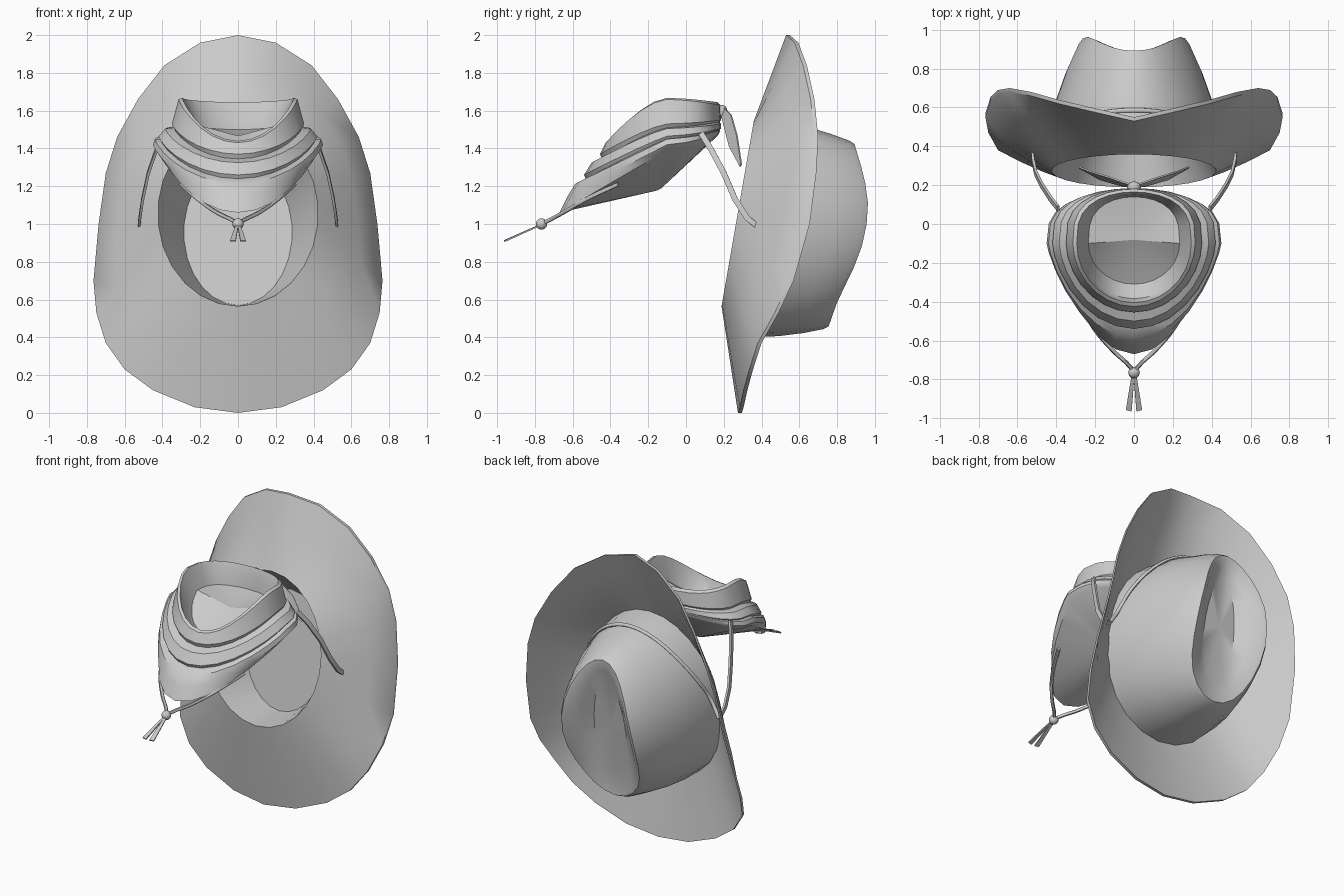
import bpy, bmesh, math
from math import sin, cos, pi
from mathutils import Vector

if "Cube" in bpy.data.objects:
    bpy.data.objects.remove(bpy.data.objects["Cube"])

grey = bpy.data.materials.new("plain_grey")
grey.diffuse_color = (0.6, 0.6, 0.6, 1)
grey.use_nodes = True
grey.node_tree.nodes["Principled BSDF"].inputs["Base Color"].default_value = grey.diffuse_color


def finish(ob, angle=40):
    bpy.ops.object.select_all(action='DESELECT')
    ob.select_set(True)
    bpy.context.view_layer.objects.active = ob
    if ob.type == 'CURVE':
        bpy.ops.object.convert(target='MESH')
    ob.data.materials.clear()
    ob.data.materials.append(grey)
    bpy.ops.object.shade_smooth_by_angle(angle=math.radians(angle))


def loft(name, rings, loop=False, angle=40):
    """Skin closed rings; cap both ends unless the rings form a loop."""
    bm = bmesh.new()
    vs = [[bm.verts.new(p) for p in r] for r in rings]
    pairs = list(zip(vs, vs[1:])) + ([(vs[-1], vs[0])] if loop else [])
    for a, b in pairs:
        for j in range(len(a)):
            k = (j + 1) % len(a)
            bm.faces.new((a[j], a[k], b[k], b[j]))
    if not loop:
        for r in (vs[0], vs[-1]):
            c = bm.verts.new(sum((v.co for v in r), Vector()) / len(r))
            for j in range(len(r)):
                bm.faces.new((r[j], r[(j + 1) % len(r)], c))
    bmesh.ops.recalc_face_normals(bm, faces=bm.faces)
    me = bpy.data.meshes.new(name)
    bm.to_mesh(me)
    bm.free()
    ob = bpy.data.objects.new(name, me)
    bpy.context.collection.objects.link(ob)
    finish(ob, angle)


def cord(name, pts, r=0.013):
    cu = bpy.data.curves.new(name, 'CURVE')
    cu.dimensions = '3D'
    cu.bevel_depth, cu.bevel_resolution, cu.resolution_u = r, 1, 4
    cu.use_fill_caps = True
    sp = cu.splines.new('BEZIER')
    sp.bezier_points.add(len(pts) - 1)
    for b, p in zip(sp.bezier_points, pts):
        b.co = p
        b.handle_left_type = b.handle_right_type = 'AUTO'
    ob = bpy.data.objects.new(name, cu)
    bpy.context.collection.objects.link(ob)
    finish(ob, 60)


def ribbon(name, pts, widths, side, thick=0.008):
    """Flat strip along a path; side is its width direction."""
    s, rings = Vector(side).normalized(), []
    for i, p in enumerate(pts):
        d = Vector(pts[min(i + 1, len(pts) - 1)]) - Vector(pts[max(i - 1, 0)])
        n = s.cross(d).normalized() * thick / 2
        w, p = s * widths[i] / 2, Vector(p)
        rings.append([p + w + n, p - w + n, p - w - n, p + w - n])
    loft(name, rings)


# ---------------- hat ----------------
N = 13
# brim edge from top to bottom of one half (x, y, z)
EDGE = [(0, .53, 2), (.2, .575, 1.96), (.39, .62, 1.84), (.53, .66, 1.66),
        (.64, .68, 1.46), (.70, .67, 1.27), (.738, .635, 1.0), (.765, .55, .70),
        (.75, .47, .53), (.70, .38, .37), (.60, .335, .23), (.45, .305, .12),
        (.23, .285, .03), (0, .275, 0)]
RIM_Y = [(.45, .755), (.58, .80), (.78, .895), (.92, .945), (1.08, .968),
         (1.25, .945), (1.43, .892)]


def interp(table, v):
    v = min(max(v, table[0][0]), table[-1][0])
    for (a, p), (b, q) in zip(table, table[1:]):
        if v <= b:
            return p + (q - p) * (v - a) / (b - a)


def opening(j):
    a = j * pi / N
    z = 1.055 + .49 * cos(a)
    return Vector((.425 * sin(a), .09 + .174 * z, z))


def brim(j, t, back=0.0):
    i = min(j, 2 * N - j)
    x, y, z = EDGE[i]
    p = opening(j).lerp(Vector((x if j <= N else -x, y, z)), t)
    p.y += back - .06 * t * (1 - t) * sin(j * pi / N) ** 2
    return p


def rim(j, sx=1.0, sz=1.0, f=0.0):
    """Crown crest, shrunk by sx, sz and sunk by f towards the dent floor."""
    a = j * pi / N
    z = .94 + .49 * cos(a)
    y = interp(RIM_Y, z)
    x = .277 * sin(a) * (1 - .15 * cos(a))
    z = .97 + (z - .97) * sz
    return Vector((x * sx, y + (.68 + .14 * z - y) * f, z))


def crown(j, t):
    a = j * pi / N
    base = brim(j, .03 + .25 * ((1 - cos(a)) / 2) ** 1.5, .01)
    p = base.lerp(rim(j), t)
    k = 4 * t * (1 - t)
    p.x += .035 * k * sin(a)
    p.z += .022 * k * cos(a)
    return p


def lining(j):
    """Edge of the flat panel inside the crown."""
    a = j * pi / N
    z = .955 + .385 * cos(a)
    return Vector((.287 * sin(a), .34 + .174 * z, z))


J = range(2 * N)
T = (0, .33, .67, 1)
loft("hat_brim", [[brim(j, t) for j in J] for t in T]
     + [[brim(j, t, .02) for j in J] for t in reversed(T)], loop=True)
loft("hat_crown",
     [[lining(j) for j in J], [opening(j) for j in J]]
     + [[crown(j, t) for j in J] for t in (0, .25, .5, .75, .95)]
     + [[rim(j, *s) for j in J] for s in
        ((.97, .985, 0), (.87, .94, .08), (.64, .82, .55), (.42, .68, 1))], angle=35)

# ---------------- neckerchief ----------------
M = 28


def fold(w, yb, yf, zb, zs, zf, p, q=1.0):
    """Ring: half width, back/front y, back/side/front z, pointedness, arch."""
    out = []
    for j in range(M):
        a = 2 * pi * j / M
        c = cos(a)
        k = abs(c) ** (p if c > 0 else .65)
        ye, ze, e = (yf, zf, q) if c > 0 else (yb, zb, 1.6)
        out.append(Vector((w * sin(a), -.1 + (ye + .1) * k, zs + (ze - zs) * k ** e)))
    return out


hem = fold(.425, .165, -.67, 1.465, 1.39, 1.06, 1.75)
keel = Vector((0, -.14, 1.18))       # lowest point of the hanging underside
loft("neckerchief", [
    fold(.235, .14, -.31, 1.50, 1.53, 1.36, 1),            # inner panel
    fold(.27, .15, -.385, 1.60, 1.61, 1.38, 1, 1.4),
    fold(.295, .165, -.405, 1.645, 1.668, 1.44, 1, 1.6),   # collar top
    fold(.315, .18, -.425, 1.63, 1.66, 1.43, 1.05, 1.6),
    fold(.35, .185, -.455, 1.55, 1.53, 1.37, 1.1, 1.3),    # collar bottom
    fold(.338, .178, -.445, 1.54, 1.51, 1.345, 1.1, 1.3),
    fold(.385, .185, -.50, 1.53, 1.505, 1.325, 1.2, 1.2),  # middle fold
    fold(.42, .185, -.54, 1.505, 1.465, 1.26, 1.3, 1.1),
    fold(.41, .178, -.53, 1.50, 1.45, 1.24, 1.3, 1.1),
    fold(.44, .18, -.585, 1.495, 1.45, 1.215, 1.45),       # lower drape
    fold(.45, .175, -.625, 1.48, 1.42, 1.15, 1.6),
    hem,
    [p.lerp(keel, .5) for p in hem],
    [p.lerp(keel, .97) for p in hem]], angle=35)


def ball(name, loc, scale):
    bpy.ops.mesh.primitive_uv_sphere_add(segments=12, ring_count=8, radius=1, location=loc)
    ob = bpy.context.object
    ob.name, ob.scale = name, scale
    finish(ob, 60)


ball("neckerchief_knot", (0, .19, 1.595), (.036, .03, .036))
ball("cord_bead", (0, -.765, 1.0), (.03, .03, .03))

# ---------------- tails and cords ----------------
for s, side in ((1, "right"), (-1, "left")):
    ribbon("knot_tail_" + side,
           [(.01 * s, .195, 1.60), (.10 * s, .22, 1.55), (.2 * s, .25, 1.44), (.28 * s, .29, 1.31)],
           (.04, .08, .085, .015), (.6 * s, .5, .7))
    ribbon("cord_tail_" + side,
           [(.004 * s, -.77, .995), (.015 * s, -.86, .955), (.027 * s, -.96, .91)],
           (.014, .022, .03), (1, .25 * s, 0))
    cord("front_cord_" + side,
         [(.30 * s, -.36, 1.21), (.21 * s, -.53, 1.13), (.11 * s, -.65, 1.06),
          (.02 * s, -.735, 1.015), (0, -.765, 1.0)], .011)
    ribbon("hat_strap_" + side,
           [(.39 * s, .08, 1.48), (.43 * s, .13, 1.40), (.475 * s, .2, 1.27),
            (.505 * s, .26, 1.13), (.52 * s, .325, 1.03), (.525 * s, .395, .975)],
           (.03,) * 6, (0, .85, .53), .014)

# cord around the upper half of the crown
band = []
for j in range(-6, 7):
    p = crown(j % (2 * N), .06 + .35 * cos(j * pi / N))
    band.append((p.x * 1.01, p.y, 1.0 + (p.z - 1.0) * 1.01))
cord("crown_cord", [(-.525, .40, .98)] + band + [(.525, .40, .98)], .012)
